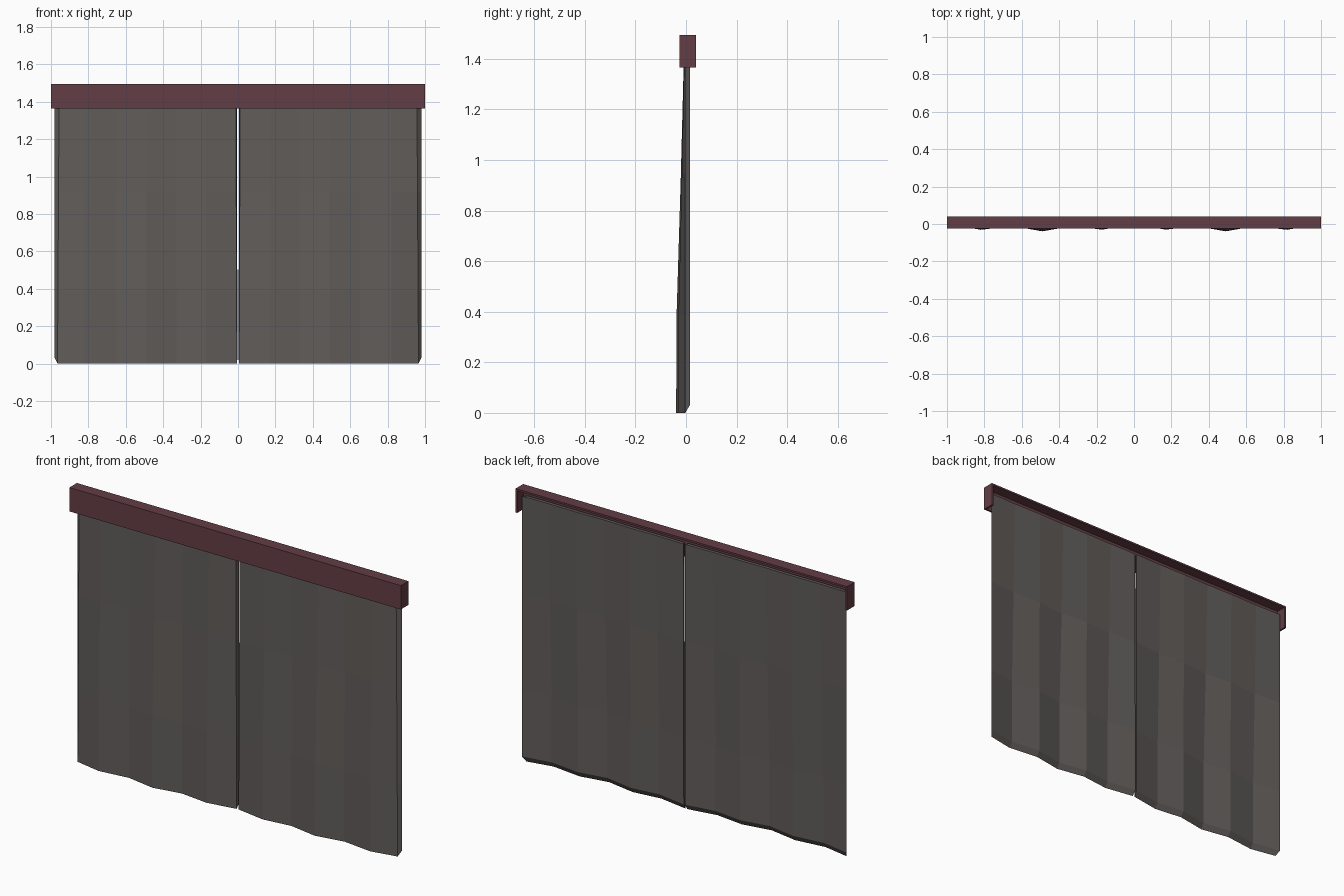
import bpy
import bmesh
from mathutils import Matrix, Vector

cube = bpy.data.objects.get("Cube")
if cube:
    bpy.data.objects.remove(cube, do_unlink=True)


def make_material(name, color):
    mat = bpy.data.materials.new(name)
    mat.use_nodes = True
    mat.diffuse_color = color
    mat.node_tree.nodes["Principled BSDF"].inputs["Base Color"].default_value = color
    return mat


def make_object(name, bm, mat):
    bmesh.ops.recalc_face_normals(bm, faces=bm.faces)
    mesh = bpy.data.meshes.new(name)
    bm.to_mesh(mesh)
    bm.free()
    mesh.materials.append(mat)
    obj = bpy.data.objects.new(name, mesh)
    bpy.context.collection.objects.link(obj)
    return obj


cloth = make_material("grey cloth", (0.118, 0.108, 0.102, 1))
maroon = make_material("maroon wood", (0.123, 0.047, 0.060, 1))

# Pleats: x of each fold line and how far it pushes forward at the hem
FOLDS = [(0.005, 0.0), (0.17, 0.027), (0.33, 0.008), (0.49, 0.036),
         (0.65, 0.008), (0.82, 0.028), (0.965, 0.0)]
# Rows: height and pleat strength
ROWS = [(1.45, 0.12), (0.92, 0.5), (0.39, 0.95), (0.0, 1.0)]
THICK = 0.018


def curtain(name, side):
    """Pleated cloth slab whose back sheet is slightly wider and shorter."""
    bm = bmesh.new()
    front, back = [], []
    for z, strength in ROWS:
        f_row, b_row = [], []
        for i, (x, push) in enumerate(FOLDS):
            y = -0.003 - push * strength
            fx = bx = x
            if i == 0:
                fx, bx = 0.006 + 0.004 * z, 0.003 + 0.002 * z
            elif i == len(FOLDS) - 1:
                fx, bx = x - 0.006 * z, 0.98
            f_row.append(bm.verts.new((side * fx, y, z)))
            b_row.append(bm.verts.new((side * bx, y + THICK, max(z, 0.03))))
        front.append(f_row)
        back.append(b_row)

    # Front and back sheets
    for sheet in (front, back):
        for upper, lower in zip(sheet, sheet[1:]):
            for i in range(len(FOLDS) - 1):
                bm.faces.new((upper[i], upper[i + 1], lower[i + 1], lower[i]))

    # Top, hem and side edges
    for r in (0, -1):
        for i in range(len(FOLDS) - 1):
            bm.faces.new((front[r][i], front[r][i + 1], back[r][i + 1], back[r][i]))
    for c in (0, -1):
        for r in range(len(ROWS) - 1):
            bm.faces.new((front[r][c], front[r + 1][c], back[r + 1][c], back[r][c]))
    return make_object(name, bm, cloth)


curtain("left_curtain", 1)
curtain("right_curtain", -1)

# Pelmet: thin-walled box, open at the back and underneath
bm = bmesh.new()
size = Vector((2.0, 0.065, 0.13))
bmesh.ops.create_cube(bm, size=1, matrix=Matrix.Translation((0, 0.0075, 1.43))
                      @ Matrix.Diagonal((*size, 1)))
bm.normal_update()
open_sides = [f for f in bm.faces if f.normal.y > 0.9 or f.normal.z < -0.9]
bmesh.ops.delete(bm, geom=open_sides, context='FACES')
# Keep the remaining shell facing outward
for f in bm.faces:
    f.normal_update()
mesh = bpy.data.meshes.new("pelmet")
bm.to_mesh(mesh)
bm.free()
mesh.materials.append(maroon)
pelmet = bpy.data.objects.new("pelmet", mesh)
bpy.context.collection.objects.link(pelmet)
walls = pelmet.modifiers.new("walls", 'SOLIDIFY')
walls.thickness = 0.01
walls.offset = -1
walls.use_even_offset = True
